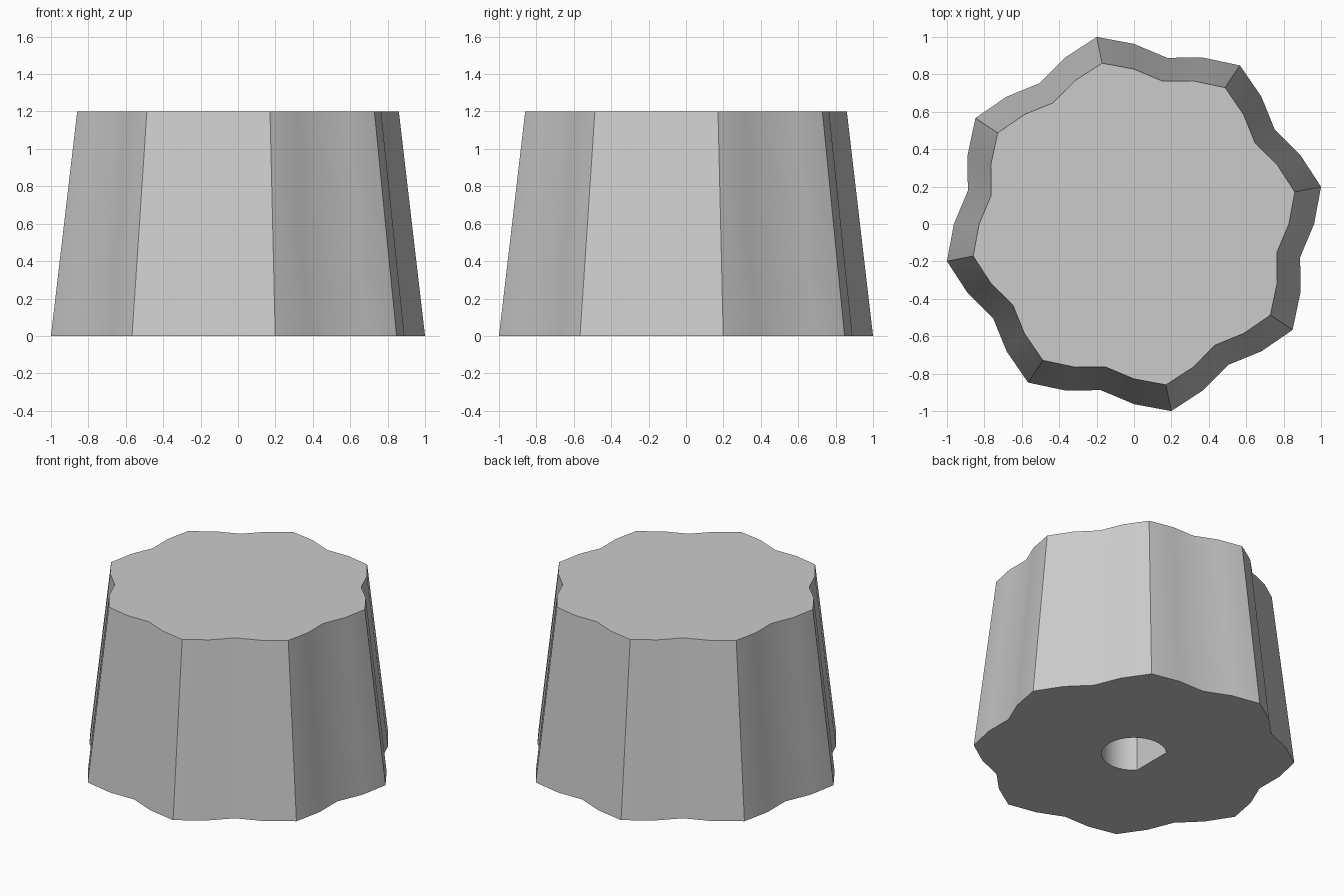
import bpy
import bmesh
from math import cos, sin, pi, radians

cube = bpy.data.objects.get("Cube")
if cube:
    bpy.data.objects.remove(cube)

SIDES = 32            # four points for each of the eight lobes
HEIGHT = 1.2
TAPER = 0.86
BORE_RADIUS = 0.206
BORE_FLAT = 0.146     # distance from the axis to the flat of the bore
BORE_DEPTH = 0.8
LOBE = (0.963, 1.0196, 0.963, 0.906)


def lobe_radius(i):
    return LOBE[i % len(LOBE)]


def bore_radius(i):
    c = -cos(2 * pi * i / SIDES)
    return min(BORE_RADIUS, BORE_FLAT / c) if c > 0.01 else BORE_RADIUS


def ring(bm, radius, scale, z):
    angles = [2 * pi * i / SIDES for i in range(SIDES)]
    return [bm.verts.new((radius(i) * scale * cos(a), radius(i) * scale * sin(a), z))
            for i, a in enumerate(angles)]


# Knob: tapered fluted body with a blind D-shaped shaft bore underneath
bm = bmesh.new()
rings = [
    ring(bm, bore_radius, 1, BORE_DEPTH),
    ring(bm, bore_radius, 1, 0),
    ring(bm, lobe_radius, 1, 0),
    ring(bm, lobe_radius, TAPER, HEIGHT),
]
for low, high in zip(rings, rings[1:]):
    for i in range(SIDES):
        j = (i + 1) % SIDES
        bm.faces.new((low[i], low[j], high[j], high[i]))
bm.faces.new(rings[0])
bm.faces.new(rings[-1])
bmesh.ops.recalc_face_normals(bm, faces=bm.faces)

mesh = bpy.data.meshes.new("fluted_knob")
bm.to_mesh(mesh)
bm.free()
knob = bpy.data.objects.new("fluted_knob", mesh)
bpy.context.collection.objects.link(knob)

# Single light grey material
grey = bpy.data.materials.new("light_grey")
grey.use_nodes = True
grey.diffuse_color = (0.6, 0.6, 0.6, 1)
grey.node_tree.nodes["Principled BSDF"].inputs["Base Color"].default_value = (0.6, 0.6, 0.6, 1)
mesh.materials.append(grey)

# Smooth flutes, sharp ridges and rims
bpy.ops.object.select_all(action="DESELECT")
knob.select_set(True)
bpy.context.view_layer.objects.active = knob
bpy.ops.object.shade_smooth_by_angle(angle=radians(30))
